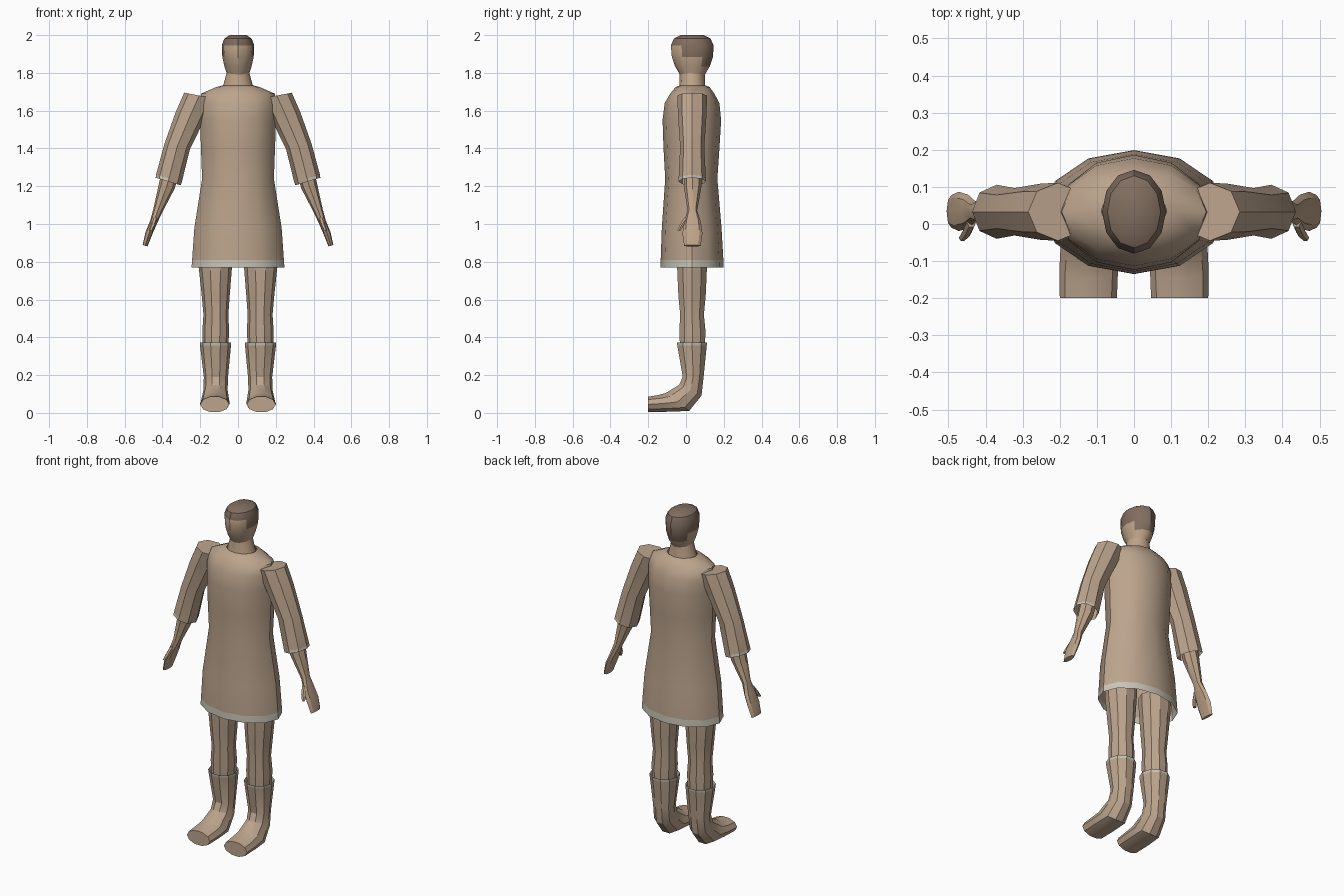
import bpy, bmesh, math

def mat(name, c):
    m = bpy.data.materials.new(name)
    m.diffuse_color = (*c, 1)
    return m

CLOTH = mat("tan_cloth", (0.50, 0.37, 0.265))
SKIN = mat("tan_skin", (0.52, 0.37, 0.25))
TRIM = mat("pale_trim", (0.58, 0.55, 0.47))
HAIR = mat("brown_hair", (0.22, 0.155, 0.115))

def loft(name, rows, n, mats, rule=None, caps=(False, False), side=1, phase=0.0, angle=30):
    """Skin elliptical rings: (x, y, z, rx, ry, z rise at +x, z rise at +y)."""
    bm = bmesh.new()
    rings = []
    for row in rows:
        x, y, z, rx, ry, sx, sy = (tuple(row) + (0, 0))[:7]
        ring = []
        for i in range(n):
            a = 2 * math.pi * (i + phase) / n
            c, s = math.cos(a), math.sin(a)
            ring.append(bm.verts.new((side * (x + rx * c), y + ry * s, z + sx * c + sy * s)))
        rings.append(ring)
    for lo, hi in zip(rings, rings[1:]):
        for i in range(n):
            j = (i + 1) % n
            bm.faces.new((lo[i], lo[j], hi[j], hi[i]))
    if caps[0]:
        bm.faces.new(rings[0])
    if caps[1]:
        bm.faces.new(rings[-1])
    bmesh.ops.recalc_face_normals(bm, faces=bm.faces[:])
    if rule:
        for f in bm.faces:
            f.material_index = rule(f.calc_center_median())
    me = bpy.data.meshes.new(name)
    bm.to_mesh(me)
    bm.free()
    for m in mats:
        me.materials.append(m)
    ob = bpy.data.objects.new(name, me)
    bpy.context.collection.objects.link(ob)
    bpy.ops.object.select_all(action='DESELECT')
    ob.select_set(True)
    bpy.context.view_layer.objects.active = ob
    bpy.ops.object.shade_smooth_by_angle(angle=math.radians(angle))
    return ob

# Tunic with pale hem, open at the bottom
loft("tunic", [
    (0, .032, .77, .246, .167), (0, .032, .81, .243, .166), (0, .03, .98, .231, .158),
    (0, .028, 1.24, .190, .138), (0, .029, 1.40, .196, .148), (0, .031, 1.55, .201, .155),
    (0, .032, 1.64, .204, .145), (0, .033, 1.69, .195, .117), (0, .035, 1.725, .115, .09),
    (0, .035, 1.732, .088, .072)],
    12, [CLOTH, TRIM], lambda p: int(p.z < .81), angle=35)

# Neck
loft("neck", [(0, .033, 1.70, .09, .075), (0, .033, 1.735, .078, .068),
              (0, .033, 1.80, .06, .066)], 12, [SKIN], angle=35)

# Head: hair on the crown, around the sides and down the back
def hair_rule(p):
    crown = p.z > 1.945
    band = p.z > 1.885 and p.y > -.035
    nape = p.z > 1.835 and p.y > .08
    return int(crown or band or nape)

loft("head", [
    (0, .034, 1.79, .058, .066), (0, .034, 1.835, .072, .092), (0, .034, 1.885, .083, .109),
    (0, .033, 1.945, .086, .113), (0, .033, 1.982, .072, .097), (0, .033, 2.0, .045, .062)],
    12, [SKIN, HAIR], hair_rule, caps=(True, True), angle=35)

for s, tag in ((1, "left"), (-1, "right")):
    # Sleeve with pale cuff, open at the end
    loft(tag + "_sleeve", [
        (.205, .033, 1.68, .08, .078, .015), (.25, .033, 1.58, .08, .076, .012),
        (.322, .033, 1.41, .068, .064, .013), (.366, .033, 1.24, .068, .072, .02),
        (.370, .033, 1.225, .066, .073, .02)],
        8, [CLOTH, TRIM], lambda p: int(p.z < 1.26 and abs(p.x) > .29
                                         and p.z < 1.2325 + .3 * (abs(p.x) - .368)),
        caps=(True, False), side=s)
    # Forearm and flat hand
    loft(tag + "_forearm_and_hand", [
        (.352, .035, 1.30, .045, .045, .012), (.377, .035, 1.20, .042, .047, .012),
        (.425, .034, 1.07, .023, .025, .01), (.447, .034, 1.01, .018, .045, .008),
        (.472, .034, .95, .018, .053, .006), (.492, .034, .885, .013, .044, .004)],
        8, [SKIN], caps=(True, True), side=s)
    loft(tag + "_thumb", [
        (.438, .006, 1.035, .013, .016), (.450, -.022, .995, .013, .013),
        (.462, -.037, .965, .010, .010)], 6, [SKIN], caps=(True, True), side=s)
    # Leg
    loft(tag + "_leg", [
        (.12, .032, .86, .092, .085), (.12, .032, .77, .088, .083), (.118, .032, .62, .074, .076),
        (.117, .032, .52, .066, .066), (.118, .034, .43, .071, .073), (.119, .034, .33, .066, .068)],
        10, [CLOTH], caps=(True, True), side=s)
    # Boot shaft and foot, pale band at the top
    loft(tag + "_boot", [
        (.119, .032, .372, .083, .084), (.119, .032, .357, .082, .082),
        (.117, .038, .19, .064, .058), (.119, .023, .12, .064, .062, 0, -.03),
        (.121, -.045, .058, .076, .065, 0, -.05), (.122, -.12, .05, .079, .03, 0, -.046),
        (.123, -.2, .045, .077, .0, 0, -.043)],
        10, [CLOTH, TRIM], lambda p: int(.357 < p.z), caps=(False, True), side=s)
